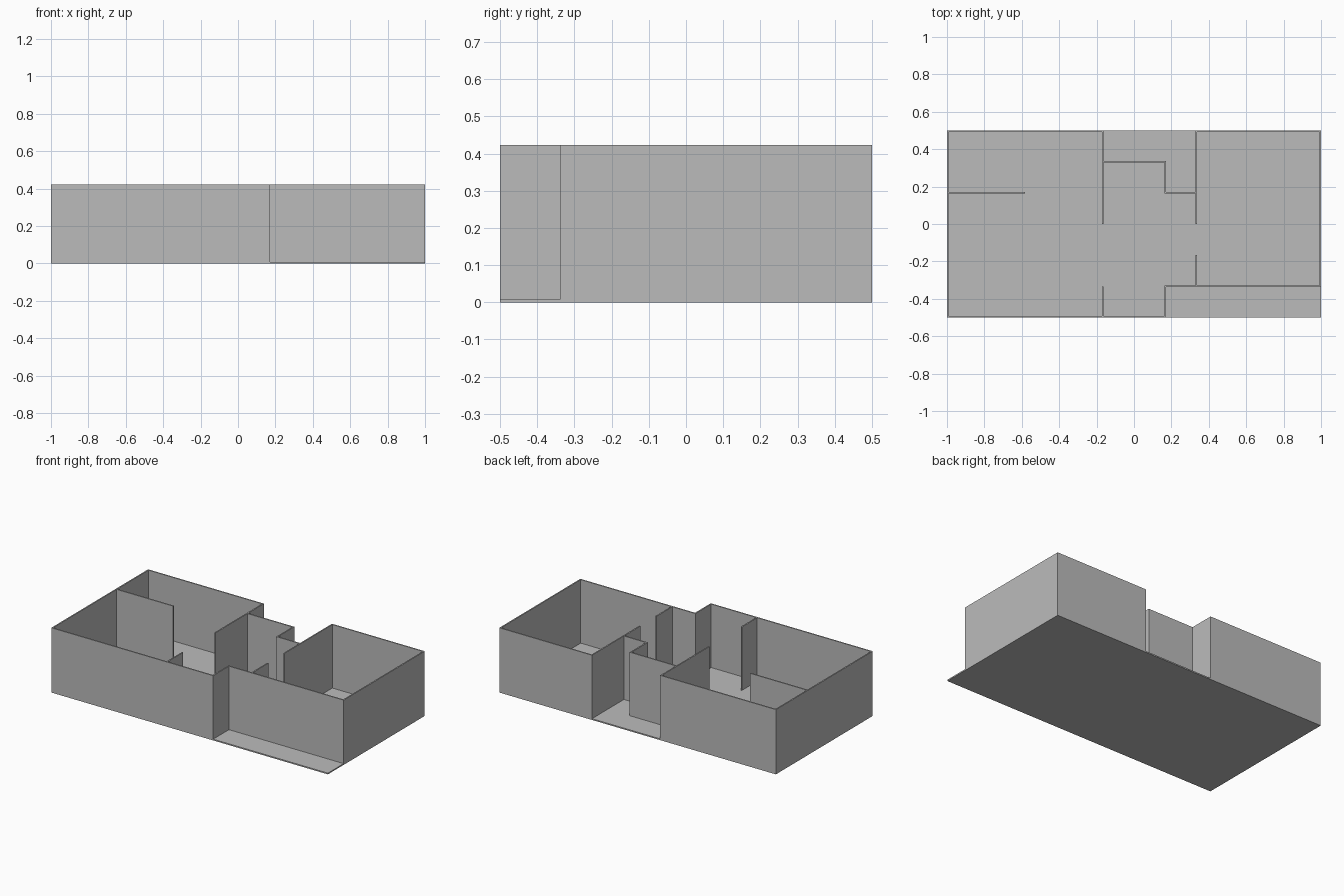
import bpy, bmesh

if "Cube" in bpy.data.objects:
    bpy.data.objects.remove(bpy.data.objects["Cube"], do_unlink=True)

T = 0.0083           # wall and slab thickness
H = 0.423            # top of the walls
S = 1 / 6            # plan module
X, Y = 1 - T / 2, 0.5 - T / 2   # centre lines of the outer walls

grey = bpy.data.materials.new("plain grey")
grey.use_nodes = True
grey.diffuse_color = (0.5, 0.5, 0.5, 1)
grey.node_tree.nodes["Principled BSDF"].inputs["Base Color"].default_value = (0.5, 0.5, 0.5, 1)


def add_object(name, bm):
    mesh = bpy.data.meshes.new(name)
    bm.to_mesh(mesh)
    bm.free()
    mesh.materials.append(grey)
    obj = bpy.data.objects.new(name, mesh)
    bpy.context.collection.objects.link(obj)
    return obj


def box(name, low, high):
    bm = bmesh.new()
    bmesh.ops.create_cube(bm, size=1)
    for v in bm.verts:
        v.co = [low[i] if v.co[i] < 0 else high[i] for i in range(3)]
    return add_object(name, bm)


# Floor slab
box("floor", (-1, -0.5, 0), (1, 0.5, T))

# Closed perimeter with the front porch and stepped back entrance
plan = [(-X, -Y), (S, -Y), (S, -2 * S), (X, -2 * S), (X, Y), (2 * S, Y),
        (2 * S, S), (S, S), (S, 2 * S), (-S, 2 * S), (-S, Y), (-X, Y)]
bm = bmesh.new()
lower = [bm.verts.new((x, y, T)) for x, y in plan]
upper = [bm.verts.new((x, y, H)) for x, y in plan]
for i in range(len(plan)):
    j = (i + 1) % len(plan)
    bm.faces.new((lower[i], lower[j], upper[j], upper[i]))
walls = add_object("perimeter_walls", bm)
thick = walls.modifiers.new("thickness", "SOLIDIFY")
thick.thickness = T
thick.offset = 0
thick.use_even_offset = True

# Interior partitions: start and end on the plan
partitions = {
    "right_back_partition": ((2 * S, 0), (2 * S, S)),
    "left_back_partition": ((-S, 0), (-S, 2 * S)),
    "right_front_partition": ((2 * S, -2 * S), (2 * S, -S)),
    "left_front_partition": ((-S, -Y), (-S, -2 * S)),
    "bedroom_partition": ((-X, S), (-3.5 * S, S)),
}
for name, (a, b) in partitions.items():
    along_x = a[1] == b[1]
    dx, dy = (0, T / 2) if along_x else (T / 2, 0)
    box(name, (a[0] - dx, a[1] - dy, T), (b[0] + dx, b[1] + dy, H))
